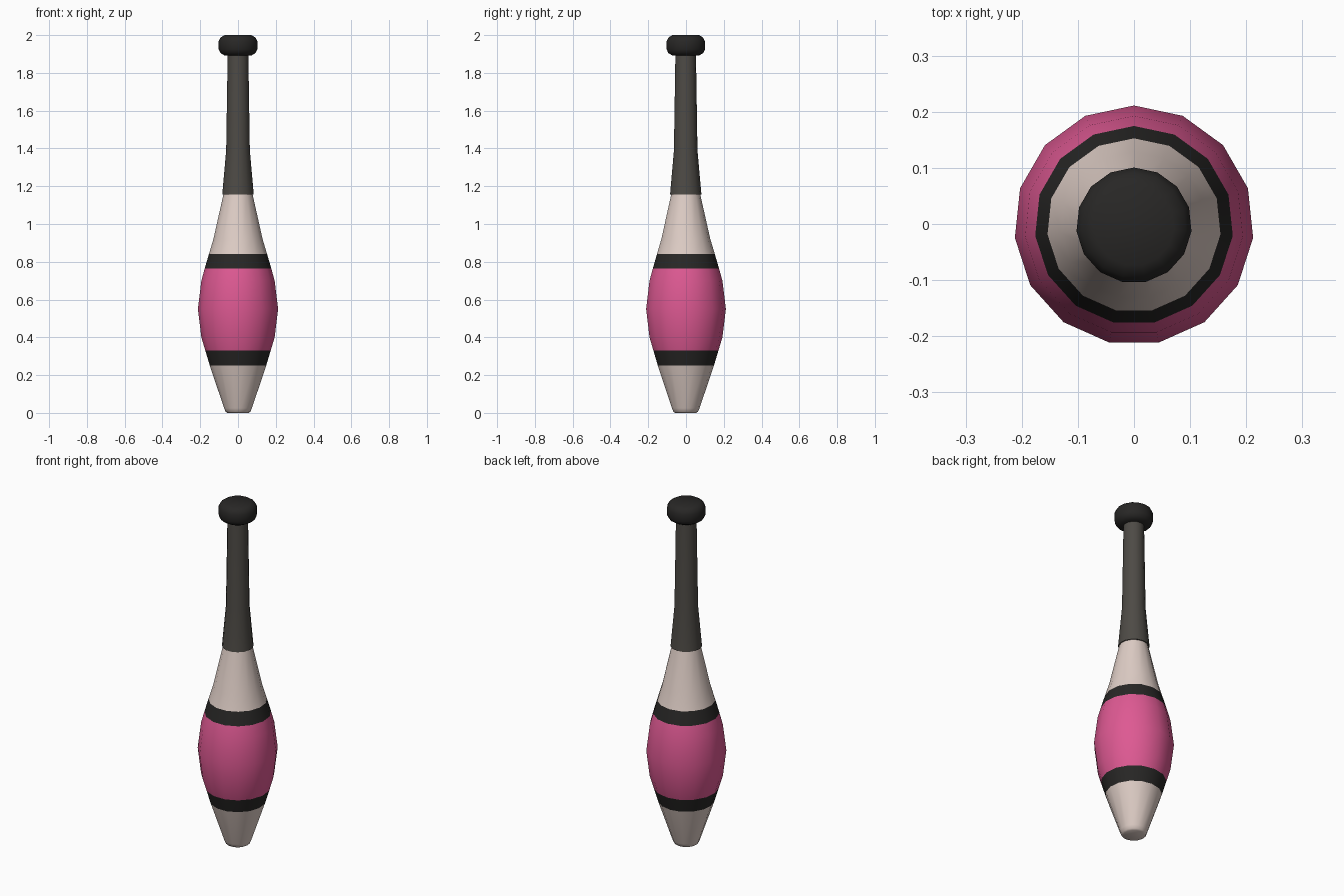
import bpy, bmesh, math

if "Cube" in bpy.data.objects:
    bpy.data.objects.remove(bpy.data.objects["Cube"])

SIDES = 15
CENTER_Y = -0.0023  # odd-sided ring: shift so the bounds are centred


def material(name, rgb):
    m = bpy.data.materials.new(name)
    m.diffuse_color = (*rgb, 1)
    m.use_nodes = True
    m.node_tree.nodes["Principled BSDF"].inputs["Base Color"].default_value = m.diffuse_color
    return m


cream = material("cream", (0.73, 0.61, 0.56))
pink = material("pink", (0.73, 0.10, 0.29))
black = material("black", (0.021, 0.02, 0.019))
grip = material("grip", (0.075, 0.069, 0.06))


def lathe(name, profile, mats, spans=None):
    """Revolve (radius, z) points; spans gives the material index per segment."""
    bm = bmesh.new()
    rings = []
    for r, z in profile:
        angles = [math.pi / 2 + 2 * math.pi * i / SIDES for i in range(SIDES)]
        rings.append([bm.verts.new((r * math.cos(a), r * math.sin(a), z)) for a in angles])
    for k, (lo, hi) in enumerate(zip(rings, rings[1:])):
        for i in range(SIDES):
            j = (i + 1) % SIDES
            f = bm.faces.new((lo[i], lo[j], hi[j], hi[i]))
            f.material_index = spans[k] if spans else 0
    bm.faces.new(rings[0][::-1])
    bm.faces.new(rings[-1])
    mesh = bpy.data.meshes.new(name)
    bm.to_mesh(mesh)
    bm.free()
    for m in mats:
        mesh.materials.append(m)
    ob = bpy.data.objects.new(name, mesh)
    ob.location.y = CENTER_Y
    bpy.context.collection.objects.link(ob)
    bpy.ops.object.select_all(action='DESELECT')
    ob.select_set(True)
    bpy.context.view_layer.objects.active = ob
    bpy.ops.object.shade_smooth_by_angle(angle=math.radians(40))
    return ob


# Body: cream ends, black bands, pink belly
lathe("body",
      [(0.056, 0.0), (0.066, 0.006), (0.074, 0.025), (0.15, 0.25), (0.174, 0.33),
       (0.195, 0.40), (0.2135, 0.55), (0.195, 0.70), (0.177, 0.765), (0.155, 0.84),
       (0.131, 0.92), (0.078, 1.155)],
      [cream, black, pink],
      [0, 0, 0, 1, 2, 2, 2, 2, 1, 0, 0])

# Handle grip
lathe("handle", [(0.084, 1.155), (0.063, 1.39), (0.055, 1.90)], [grip])

# Rounded end knob
lathe("knob",
      [(0.072, 1.892), (0.093, 1.905), (0.103, 1.925), (0.103, 1.967),
       (0.093, 1.987), (0.072, 2.0)], [black])
